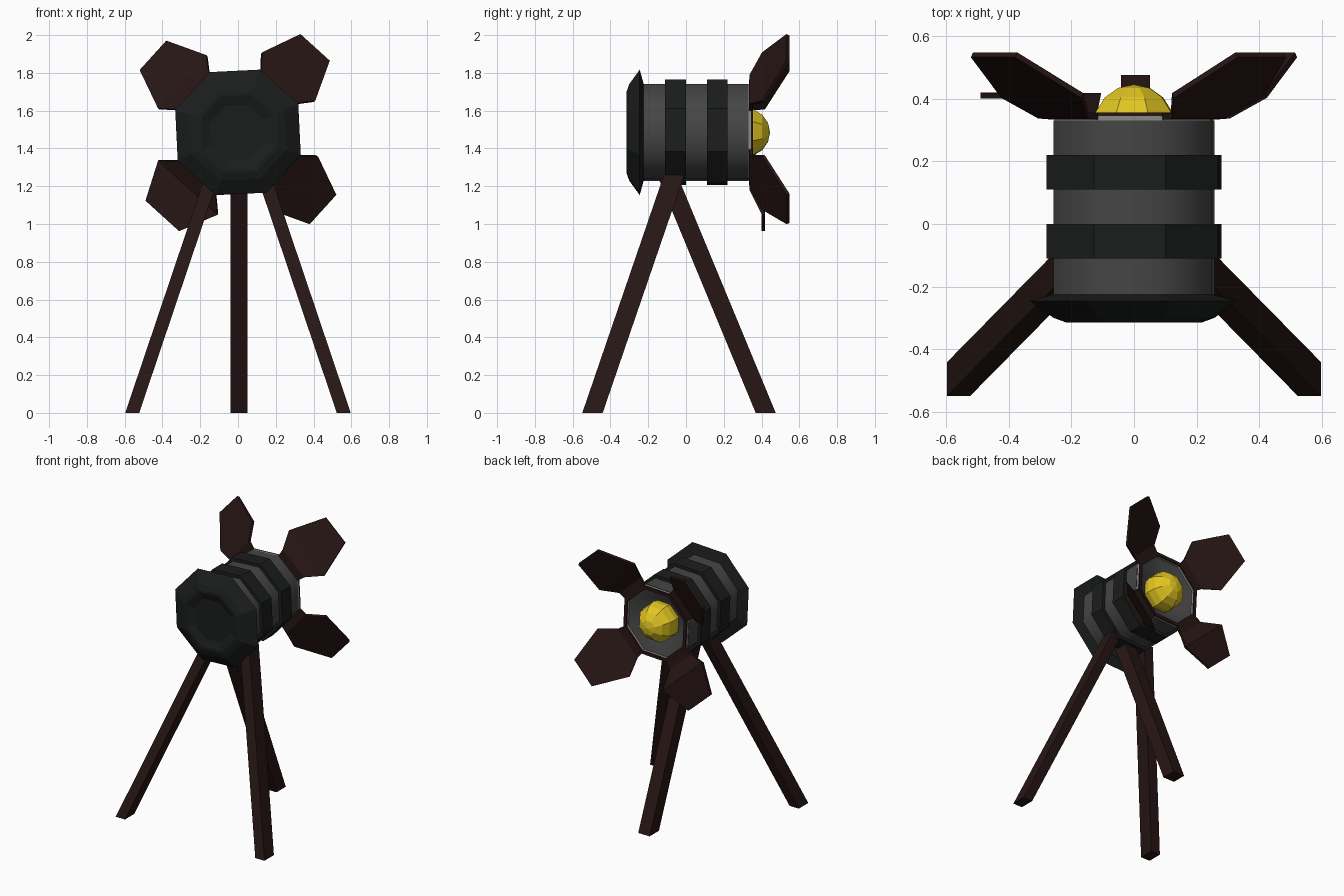
import bpy, bmesh
from math import sin, cos, pi, radians

if "Cube" in bpy.data.objects:
    bpy.data.objects.remove(bpy.data.objects["Cube"])

CZ = 1.485               # height of the lamp axis
TWIST = radians(2.8)     # slight roll of the whole lamp head


def material(name, rgb):
    m = bpy.data.materials.new(name)
    m.diffuse_color = (*rgb, 1)
    m.use_nodes = True
    m.node_tree.nodes["Principled BSDF"].inputs["Base Color"].default_value = m.diffuse_color
    return m


GREY = material("dark_grey", (0.06, 0.06, 0.06))
LIGHT = material("rim_grey", (0.25, 0.25, 0.24))
BLACK = material("black", (0.011, 0.012, 0.012))
BROWN = material("dark_brown", (0.02, 0.008, 0.007))
YELLOW = material("yellow", (0.75, 0.56, 0.015))


def finish(name, bm, mat):
    bmesh.ops.remove_doubles(bm, verts=bm.verts, dist=1e-5)
    bmesh.ops.recalc_face_normals(bm, faces=bm.faces)
    me = bpy.data.meshes.new(name)
    bm.to_mesh(me)
    bm.free()
    me.materials.append(mat)
    ob = bpy.data.objects.new(name, me)
    bpy.context.collection.objects.link(ob)
    return ob


def lathe(name, profile, mat, closed=False, n=8):
    """Turn (y, radius) points around the lamp axis."""
    bm = bmesh.new()
    rings = []
    for y, r in profile:
        if r == 0:
            rings.append([bm.verts.new((0, y, CZ))] * n)
            continue
        angs = [TWIST + 2 * pi * (i + 0.5) / n for i in range(n)]
        rings.append([bm.verts.new((r * cos(a), y, CZ + r * sin(a))) for a in angs])
    pairs = list(zip(rings, rings[1:]))
    if closed:
        pairs.append((rings[-1], rings[0]))
    for a, b in pairs:
        for i in range(n):
            j = (i + 1) % n
            bm.faces.new(list(dict.fromkeys((a[i], a[j], b[j], b[i]))))
    return finish(name, bm, mat)


# Octagonal housing with a hollow reflector at the lamp end
body = lathe("housing", [(-0.24, 0), (-0.24, 0.273), (0.33, 0.273), (0.33, 0.25),
                         (0.26, 0.16), (0.26, 0)], GREY)
bpy.context.view_layer.objects.active = body
body.select_set(True)
bpy.ops.object.shade_smooth_by_angle(angle=radians(50))

# Bands, rim and frame
for name, y0, y1, r0, r1, mat in [
        ("rear_band", -0.11, 0.0, 0.25, 0.297, BLACK),
        ("fore_band", 0.11, 0.22, 0.25, 0.297, BLACK),
        ("lens_rim", 0.33, 0.345, 0.245, 0.27, LIGHT),
        ("lens_frame", 0.345, 0.356, 0.245, 0.27, BROWN)]:
    lathe(name, [(y0, r0), (y0, r1), (y1, r1), (y1, r0)], mat, closed=True)

# Flared end cap with a shallow recess
lathe("end_cap", [(-0.225, 0), (-0.225, 0.275), (-0.245, 0.353), (-0.30, 0.272),
                  (-0.315, 0.228), (-0.315, 0.21), (-0.295, 0.155), (-0.295, 0)], BLACK)

# Faceted bulb
lathe("bulb", [(0.305 - 0.14 * cos(pi * k / 8), 0.14 * sin(pi * k / 8) if 0 < k < 8 else 0)
               for k in range(9)], YELLOW)


# Flaps around the lamp opening: rows of (radius, y, half width)
def flap(name, ang, rows):
    a = radians(ang) + TWIST
    u, v = (cos(a), sin(a)), (-sin(a), cos(a))
    bm = bmesh.new()
    vs = [[bm.verts.new((r * u[0] + s * w * v[0], y, CZ + r * u[1] + s * w * v[1]))
           for s in (-1, 1)] for r, y, w in rows]
    for p, q in zip(vs, vs[1:]):
        bm.faces.new((p[0], p[1], q[1], q[0]))
    ob = finish(name, bm, BROWN)
    mod = ob.modifiers.new("thickness", 'SOLIDIFY')
    mod.thickness = 0.018
    mod.offset = 0


OPEN = [(0.25, 0.342, 0.105), (0.305, 0.345, 0.115), (0.395, 0.41, 0.19), (0.603, 0.54, 0.105)]
BENT = [(0.25, 0.342, 0.105), (0.305, 0.345, 0.115), (0.393, 0.41, 0.213), (0.597, 0.41, 0.12)]
for name, ang, rows in [("upper_right_flap", 45, OPEN), ("upper_left_flap", 135, OPEN),
                        ("lower_left_flap", 225, BENT), ("lower_right_flap", 315, OPEN)]:
    flap(name, ang, rows)


# Tripod legs: slanted bars with level ends
def leg(name, foot, top, hx, hy, height=1.26):
    bm = bmesh.new()
    bmesh.ops.create_cube(bm, size=2)
    for v in bm.verts:
        c = top if v.co.z > 0 else foot
        v.co = (c[0] + hx * v.co.x, c[1] + hy * v.co.y, height if v.co.z > 0 else 0)
    finish(name, bm, BROWN)


for side, s in (("left", -1), ("right", 1)):
    leg("front_leg_" + side, (s * 0.56, -0.495), (s * 0.135, -0.063), 0.037, 0.054)
leg("back_leg", (0.005, 0.422), (0.005, -0.1), 0.046, 0.053)
